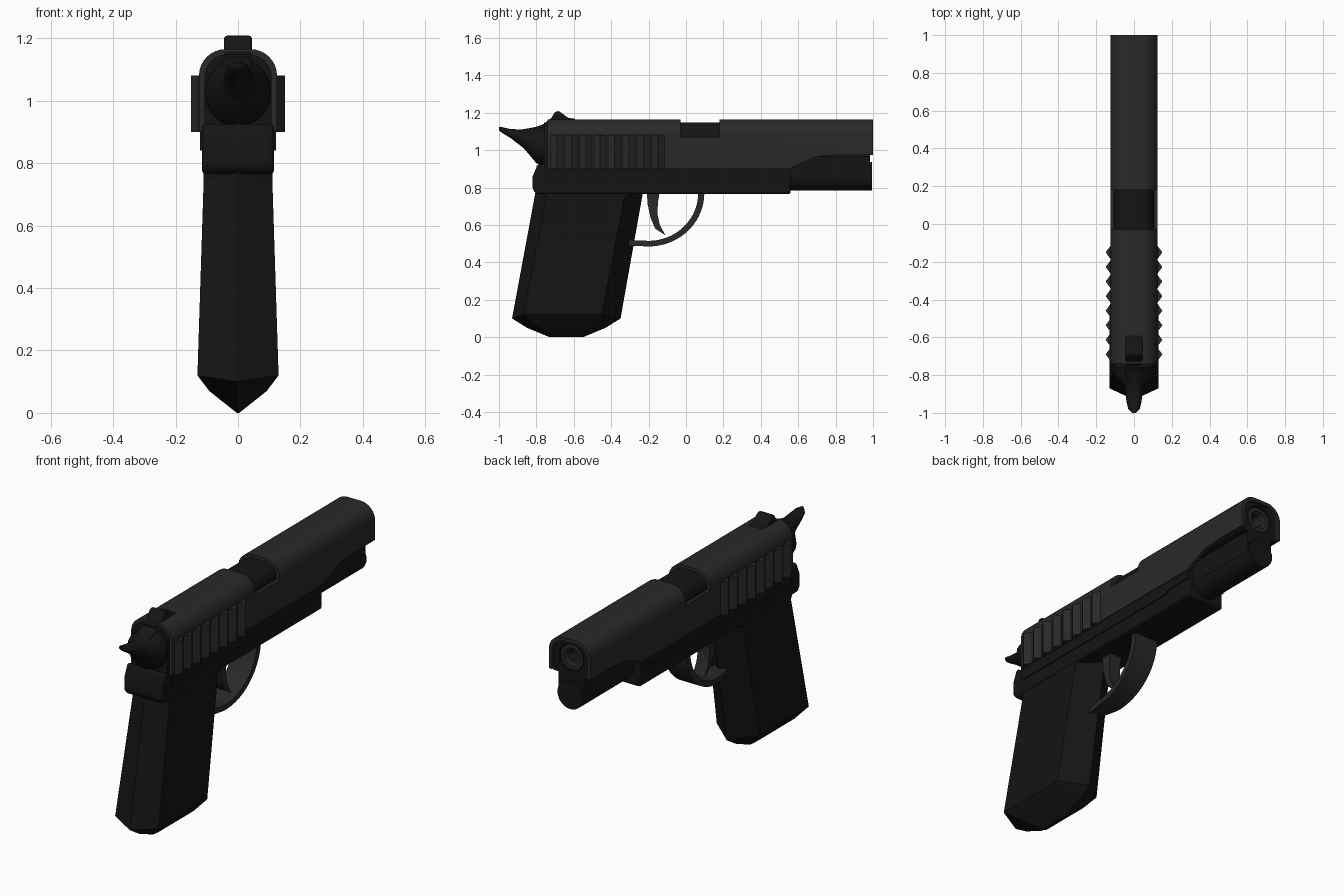
import bpy, bmesh
from math import sin, cos, pi

if "Cube" in bpy.data.objects:
    bpy.data.objects.remove(bpy.data.objects["Cube"])


def material(name, v):
    m = bpy.data.materials.new(name)
    m.diffuse_color = (v, v, v, 1)
    m.use_nodes = True
    m.node_tree.nodes["Principled BSDF"].inputs["Base Color"].default_value = m.diffuse_color
    return m


STEEL = material("dark_steel", 0.022)
BLACK = material("black_frame", 0.007)


def loft(name, rings, mat, angle=35):
    """Skin a list of equal-length rings and cap both ends."""
    bm = bmesh.new()
    rows = [[bm.verts.new(p) for p in r] for r in rings]
    n = len(rows[0])
    for a, b in zip(rows, rows[1:]):
        for i in range(n):
            j = (i + 1) % n
            bm.faces.new((a[i], a[j], b[j], b[i]))
    bm.faces.new(rows[0][::-1])
    bm.faces.new(rows[-1])
    bmesh.ops.recalc_face_normals(bm, faces=bm.faces[:])
    me = bpy.data.meshes.new(name)
    bm.to_mesh(me)
    bm.free()
    ob = bpy.data.objects.new(name, me)
    bpy.context.collection.objects.link(ob)
    me.materials.append(mat)
    smooth(ob, angle)
    return ob


def smooth(ob, angle=35):
    bpy.ops.object.select_all(action='DESELECT')
    ob.select_set(True)
    bpy.context.view_layer.objects.active = ob
    bpy.ops.object.shade_smooth_by_angle(angle=angle * pi / 180)


def side(name, pts, hw, mat, bevel=0):
    """Extrude a (y, z) profile across x."""
    ob = loft(name, [[(x, y, z) for y, z in pts] for x in (-hw, hw)], mat)
    if bevel:
        b = ob.modifiers.new("bevel", 'BEVEL')
        b.width, b.segments, b.limit_method = bevel, 3, 'ANGLE'
    return ob


def along(name, pts, y0, y1, mat):
    """Extrude an (x, z) section along y."""
    return loft(name, [[(x, y, z) for x, z in pts] for y in (y0, y1)], mat)


def arch(hw, z0, z1, r, n=8):
    """Section with a flat bottom and two rounded upper corners."""
    pts = [(hw, z0)]
    for k, s in ((0, 1), (1, -1)):
        for i in range(n + 1):
            t = (k + i / n) * pi / 2
            pts.append((s * (hw - r) + r * cos(t), z1 - r + r * sin(t)))
    return pts + [(-hw, z0)]


def circle(r, zc, n=24):
    return [(r * cos(2 * pi * i / n), zc + r * sin(2 * pi * i / n)) for i in range(n)]


def cut(ob, cutter):
    cutter.hide_render = True
    m = ob.modifiers.new("cut", 'BOOLEAN')
    m.operation, m.solver, m.object = 'DIFFERENCE', 'EXACT', cutter
    bpy.context.view_layer.objects.active = ob
    bpy.ops.object.modifier_apply(modifier=m.name)
    bpy.data.objects.remove(cutter)
    smooth(ob)


# Slide: arched shell with an ejection port and a raised front edge
shell = arch(0.125, 0.905, 1.165, 0.085) + arch(0.105, 0.905, 1.145, 0.07)[::-1]
slide = along("slide", shell, -0.74, 1.0, STEEL)
cut(slide, side("port_cutter", [(-0.03, 1.07), (0.18, 1.07), (0.18, 1.3), (-0.03, 1.3)], 0.3, STEEL))
cut(slide, side("edge_cutter", [(0.56, 0.8), (0.56, 0.905), (0.70, 0.965), (0.8, 0.975),
                                (1.1, 0.975), (1.1, 0.8)], 0.3, STEEL))

# Barrel block inside the slide, with the bore
block = along("barrel_block", arch(0.107, 0.9, 1.148, 0.072), -0.76, 0.56, BLACK)
front_block = along("front_barrel_block", arch(0.107, 0.965, 1.148, 0.072), 0.56, 0.985, BLACK)
cut(front_block, along("muzzle_cutter", circle(0.075, 1.06), 0.95, 1.1, BLACK))
barrel = along("barrel", circle(0.068, 1.06), 0.6, 0.98, STEEL)
for target in (front_block, barrel):
    cut(target, along("bore_cutter", circle(0.048, 1.06), 0.8, 1.1, BLACK))

# Gripping ridges on both sides of the slide
ridge = [(0.11, -0.73)]
for i in range(8):
    y = -0.69 + i * 0.0771
    ridge += [(0.122, y - 0.0385), (0.15, y)]
ridge += [(0.122, -0.112), (0.11, -0.112)]
for s, label in ((1, "right"), (-1, "left")):
    loft(label + "_slide_ridges", [[(s * x, y, z) for x, y in ridge] for z in (0.9, 1.08)], STEEL, 20)

# Frame with rear tang, plus a side rail step
side("frame", [(-0.79, 0.93), (-0.82, 0.86), (-0.82, 0.79), (-0.8, 0.765), (0.56, 0.765),
               (0.56, 0.905), (-0.74, 0.905)], 0.115, BLACK, 0.012)
side("frame_rail", [(-0.74, 0.84), (0.38, 0.84), (0.42, 0.86), (0.56, 0.86), (0.56, 0.906), (-0.74, 0.906)],
     0.121, BLACK)

# Spring tube below the barrel
along("spring_tube", circle(0.077, 0.86), 0.5, 0.995, BLACK)
side("tube_bridge", [(0.5, 0.85), (0.985, 0.85), (0.985, 0.98), (0.5, 0.98)], 0.077, BLACK)

# Rear spur: (y, bottom z, top z, half width), flaring into the frame
spur = [(-1.0, 1.105, 1.125, 0.01), (-0.98, 1.09, 1.122, 0.03), (-0.94, 1.066, 1.113, 0.04),
        (-0.88, 1.02, 1.11, 0.046), (-0.85, 0.99, 1.115, 0.058), (-0.80, 0.93, 1.125, 0.105),
        (-0.74, 0.91, 1.14, 0.108)]
loft("rear_spur", [[(w * cos(i * pi / 10), y, (a + b) / 2 + (b - a) / 2 * sin(i * pi / 10))
                    for i in range(20)] for y, a, b, w in spur], BLACK, 50)

# Hammer
side("hammer", [(-0.70, 1.205), (-0.68, 1.21), (-0.63, 1.172), (-0.59, 1.168), (-0.59, 1.05),
                (-0.82, 1.05), (-0.82, 1.118), (-0.76, 1.14), (-0.72, 1.172)], 0.045, BLACK, 0.02)


# Grip: six-sided loft with a ridge front and back, closing to a keel
def hexagon(y0, y1, z, zs, hw, db, df):
    return [(0, y0, z), (hw, y0 + db, zs), (hw, y1 - df, zs),
            (0, y1, z), (-hw, y1 - df, zs), (-hw, y0 + db, zs)]


loft("grip", [hexagon(-0.73, -0.55, 0.0, 0.0, 0.004, 0.02, 0.02),
              hexagon(-0.85, -0.43, 0.05, 0.07, 0.092, 0.05, 0.08),
              hexagon(-0.93, -0.35, 0.10, 0.12, 0.13, 0.06, 0.1),
              hexagon(-0.805, -0.23, 0.775, 0.745, 0.11, 0.06, 0.1),
              hexagon(-0.80, -0.23, 0.80, 0.79, 0.112, 0.04, 0.06)], BLACK, 15)

# Trigger guard: rectangular band swept on an ellipse, narrowing at the grip
band = []
for i in range(21):
    t = i / 20 * pi / 2
    band.append((0.07 - 0.015 * (i / 20) ** 2, -0.2 + 0.298 * cos(t), 0.77 - 0.285 * sin(t),
                 -0.2 + 0.265 * cos(t), 0.77 - 0.255 * sin(t)))
band.append((0.03, -0.335, 0.49, -0.335, 0.52))
loft("trigger_guard", [[(-w, yo, zo), (w, yo, zo), (w, yi, zi), (-w, yi, zi)]
                       for w, yo, zo, yi, zi in band], STEEL)

# Trigger
side("trigger", [(-0.21, 0.78), (-0.205, 0.71), (-0.19, 0.64), (-0.165, 0.58), (-0.11, 0.545),
                 (-0.14, 0.60), (-0.153, 0.66), (-0.15, 0.72), (-0.14, 0.78)], 0.035, STEEL)
